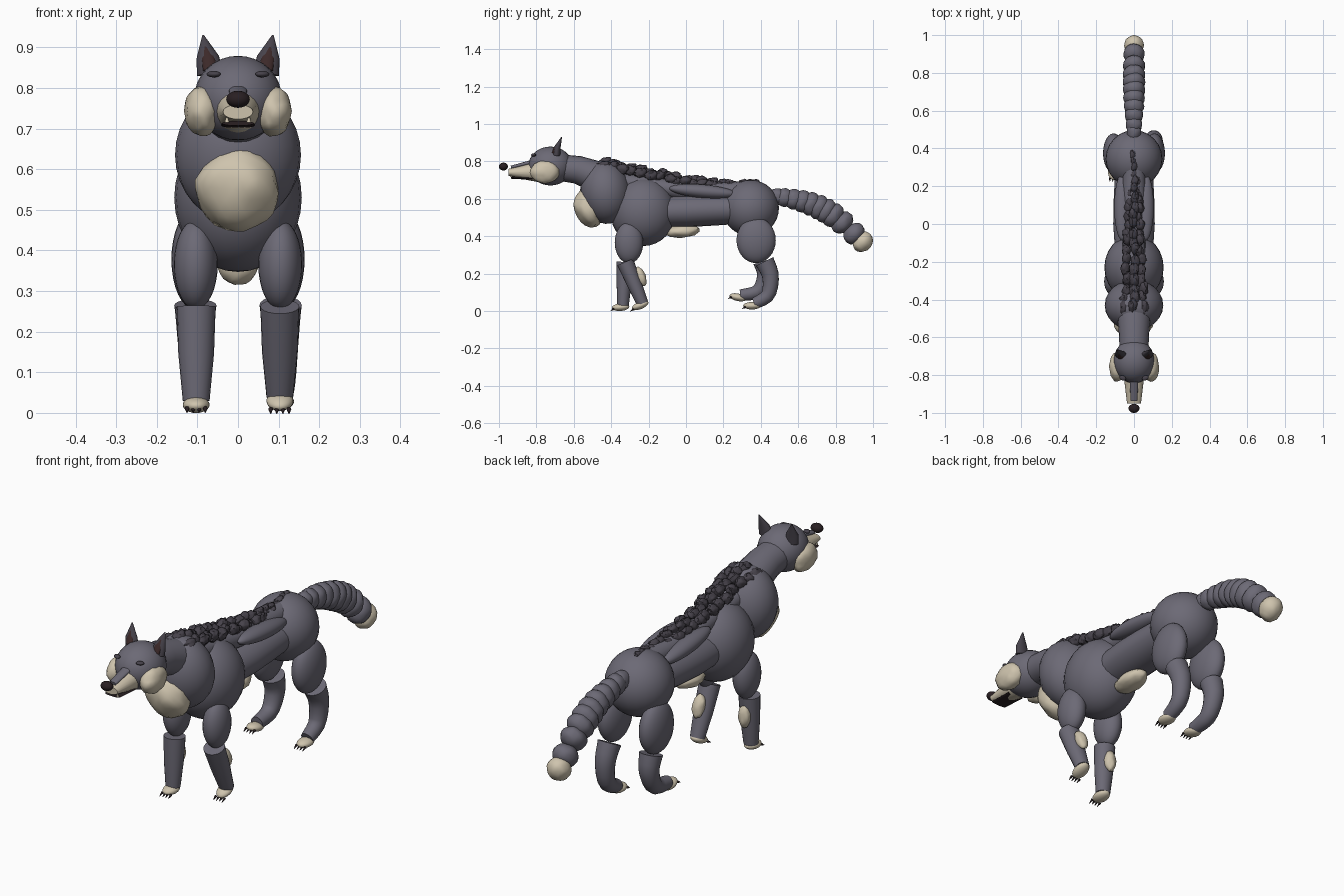
import bpy, bmesh, math, random
from mathutils import Vector, Matrix, noise

random.seed(4)
cube = bpy.data.objects.get("Cube")
if cube:
    bpy.data.objects.remove(cube, do_unlink=True)


def material(name, rgb):
    m = bpy.data.materials.new(name)
    m.use_nodes = True
    m.diffuse_color = (*rgb, 1)
    m.node_tree.nodes["Principled BSDF"].inputs["Base Color"].default_value = (*rgb, 1)
    return m


GREY = material("slate grey fur", (0.15, 0.143, 0.18))
DARK = material("dark mane fur", (0.062, 0.055, 0.07))
CREAM = material("cream fur", (0.62, 0.55, 0.42))
NOSE = material("nose black", (0.022, 0.014, 0.016))
INNER = material("inner ear brown", (0.045, 0.022, 0.022))
made = []


def finish(name, bm, mat):
    mesh = bpy.data.meshes.new(name)
    bmesh.ops.recalc_face_normals(bm, faces=bm.faces)
    bm.to_mesh(mesh)
    bm.free()
    mesh.materials.append(mat)
    ob = bpy.data.objects.new(name, mesh)
    bpy.context.collection.objects.link(ob)
    made.append(ob)
    return ob


def ball(name, loc, size, mat, pitch=0, yaw=0):
    """Smooth ellipsoid; pitch turns it about x, in degrees."""
    bm = bmesh.new()
    bmesh.ops.create_uvsphere(bm, u_segments=24, v_segments=16, radius=1)
    turn = Matrix.Rotation(math.radians(yaw), 4, 'Z') @ Matrix.Rotation(math.radians(pitch), 4, 'X')
    bm.transform(Matrix.Translation(loc) @ turn @ Matrix.Diagonal((*size, 1)))
    return finish(name, bm, mat)


def tuft(name, loc, size, mat, pitch=0, lump=0.12):
    """Lumpy ellipsoid of fur."""
    bm = bmesh.new()
    bmesh.ops.create_icosphere(bm, subdivisions=3, radius=1)
    seed = Vector(loc) * 9
    for v in bm.verts:
        v.co *= 1 + lump * noise.noise(v.co * 2.2 + seed)
    bm.transform(Matrix.Translation(loc) @ Matrix.Rotation(math.radians(pitch), 4, 'X')
                 @ Matrix.Diagonal((*size, 1)))
    return finish(name, bm, mat)


def tube(name, path, radii, mat, sides=20):
    """Capped loft along a path; each radius is (across, other)."""
    pts = [Vector(p) for p in path]
    bm = bmesh.new()
    rings = []
    for i, p in enumerate(pts):
        t = (pts[min(i + 1, len(pts) - 1)] - pts[max(i - 1, 0)]).normalized()
        u = (Vector((1, 0, 0)) - t * t.x).normalized()
        w = t.cross(u)
        a, b = radii[i]
        rings.append([bm.verts.new(p + u * a * math.cos(k * math.tau / sides)
                                   + w * b * math.sin(k * math.tau / sides)) for k in range(sides)])
    for r, s in zip(rings, rings[1:]):
        for k in range(sides):
            n = (k + 1) % sides
            bm.faces.new((r[k], r[n], s[n], s[k]))
    bm.faces.new(rings[0])
    bm.faces.new(rings[-1])
    return finish(name, bm, mat)


def along(points, f):
    """Smooth point on a path for f in 0..1."""
    pts = [Vector(p) for p in points]
    x = f * (len(pts) - 1)
    i = min(int(x), len(pts) - 2)
    t = x - i
    a, b, c, d = pts[max(i - 1, 0)], pts[i], pts[i + 1], pts[min(i + 2, len(pts) - 1)]
    return 0.5 * (2 * b + (c - a) * t + (2 * a - 5 * b + 4 * c - d) * t ** 2
                  + (3 * b - a - 3 * c + d) * t ** 3)


# Torso
ball("shoulders", (0, -0.43, 0.635), (0.155, 0.135, 0.17), GREY, 8)
ball("ribcage", (0, -0.23, 0.53), (0.157, 0.175, 0.183), GREY)
ball("hips", (0, 0.345, 0.55), (0.15, 0.152, 0.15), GREY)
tube("waist", [(0, -0.15, 0.53), (0, 0, 0.535), (0, 0.12, 0.54), (0, 0.28, 0.545)],
     [(0.1, 0.08), (0.11, 0.087), (0.108, 0.085), (0.1, 0.08)], GREY)
tuft("belly_fluff", (0, -0.02, 0.427), (0.055, 0.092, 0.035), CREAM, 4)
tuft("chest_fluff", (0, -0.52, 0.55), (0.103, 0.075, 0.105), CREAM, 22)
tube("spine", [(0, -0.35, 0.69), (0, 0, 0.64), (0, 0.3, 0.64)], [(0.06, 0.05)] * 3, GREY)

# Head and neck
tube("neck", [(0, -0.70, 0.77), (0, -0.58, 0.755), (0, -0.40, 0.69)],
     [(0.075, 0.07), (0.08, 0.075), (0.095, 0.09)], GREY)
ball("head", (0, -0.725, 0.775), (0.108, 0.118, 0.104), GREY)
tube("muzzle", [(0, -0.79, 0.745), (0, -0.84, 0.743), (0, -0.95, 0.741)],
     [(0.055, 0.056), (0.05, 0.045), (0.037, 0.018)], CREAM)
tube("nose_bridge", [(0, -0.80, 0.802), (0, -0.935, 0.768)], [(0.024, 0.012), (0.018, 0.009)], GREY)
ball("nose", (0, -0.976, 0.772), (0.029, 0.024, 0.021), NOSE)
tube("lower_jaw", [(0, -0.82, 0.708), (0, -0.935, 0.713)], [(0.042, 0.007), (0.04, 0.006)], NOSE)

for side, s in (("left", 1), ("right", -1)):
    ball(f"{side}_back_muscle", (s * 0.06, 0.09, 0.64), (0.045, 0.18, 0.036), GREY, -5)
    tuft(f"{side}_cheek", (s * 0.088, -0.755, 0.743), (0.044, 0.078, 0.063), CREAM)
    ball(f"{side}_eye", (s * 0.06, -0.815, 0.834), (0.018, 0.013, 0.008), DARK, 0, s * 25)
    tube(f"{side}_fang", [(s * 0.027, -0.935, 0.715), (s * 0.027, -0.935, 0.73)],
         [(0.006, 0.006), (0.002, 0.002)], CREAM, 8)
    # Ears with a recessed brown front
    tube(f"{side}_ear", [(s * 0.068, -0.692, 0.835), (s * 0.075, -0.687, 0.875), (s * 0.086, -0.665, 0.93)],
         [(0.033, 0.02), (0.028, 0.017), (0.002, 0.002)], DARK)
    tube(f"{side}_inner_ear", [(s * 0.068, -0.708, 0.845), (s * 0.074, -0.698, 0.875), (s * 0.083, -0.675, 0.915)],
         [(0.018, 0.009), (0.016, 0.008), (0.002, 0.002)], INNER)
    # Upper legs
    ball(f"{side}_front_upper_leg", (s * 0.104, -0.305, 0.365), (0.054, 0.076, 0.11), GREY)
    ball(f"{side}_hind_thigh", (s * 0.108, 0.375, 0.378), (0.056, 0.105, 0.122), GREY)


def paw(name, loc, pitch):
    x, y, z = loc
    ball(name + "_paw", loc, (0.033, 0.047, 0.02), CREAM, pitch)
    # Four claws across the toes
    drop = math.sin(math.radians(pitch)) * 0.04
    for k in range(4):
        cx = x + (k - 1.5) * 0.015
        tube(f"{name}_claw_{k + 1}", [(cx, y - 0.034, z - drop - 0.006), (cx, y - 0.054, z - drop - 0.017)],
             [(0.006, 0.006), (0.001, 0.001)], NOSE, 8)


# Front lower legs: the left one strides back, the right one stands
for side, x, foot, fluff, pitch in (("left", 0.103, (-0.24, 0.035), (-0.242, 0.185), 22),
                                    ("right", -0.103, (-0.345, 0.025), (-0.29, 0.175), 4)):
    y, z = foot
    top = Vector((x, -0.325, 0.262))
    end = Vector((x, y + 0.008, z + 0.005))
    tube(f"{side}_front_lower_leg", [top, top.lerp(end, 0.5), end],
         [(0.048, 0.046), (0.044, 0.04), (0.033, 0.031)], GREY)
    tuft(f"{side}_elbow_fluff", (x, *fluff), (0.028, 0.026, 0.054), CREAM, pitch)
    paw(f"{side}_front", (x, y - 0.005, z - 0.005), pitch)

# Hind lower legs: bent tubes
hind = {"left": [(0.42, 0.265), (0.452, 0.185), (0.438, 0.085), (0.365, 0.04)],
        "right": [(0.41, 0.265), (0.425, 0.19), (0.385, 0.105), (0.29, 0.085)]}
for side, bend in hind.items():
    x = 0.105 if side == "left" else -0.105
    path = [along([(x, *p) for p in bend], i / 10) for i in range(11)]
    tube(f"{side}_hind_lower_leg", path, [(0.052 - 0.0022 * i,) * 2 for i in range(11)], GREY)
    paw(f"{side}_hind", path[-1] + Vector((0, -0.012, -0.012)), -12 if side == "right" else 0)

# Tail: overlapping fur rings with a cream tip
tail = [(0, 0.49, 0.612), (0, 0.6, 0.592), (0, 0.71, 0.555), (0, 0.81, 0.495), (0, 0.945, 0.37)]
count = 11
for i in range(count):
    f = i / (count - 1)
    p = along(tail, f)
    t = along(tail, min(f + 0.03, 1)) - along(tail, max(f - 0.03, 0))
    r = 0.042 + 0.026 * math.sin(math.pi * min(f * 0.75 + 0.02, 1))
    mat = CREAM if i >= count - 1 else GREY
    tuft(f"tail_ring_{i + 1}", p, (r * 0.88, 0.05, r), mat,
         math.degrees(math.atan2(t.z, t.y)), 0.08)

# Mane: shaggy dark tufts along the spine, thinning toward the hips
ridge = [(0, -0.43, 0.785), (0, -0.2, 0.742), (0, 0.02, 0.7), (0, 0.2, 0.68), (0, 0.36, 0.682)]
rows = 20
for i in range(rows):
    f = i / (rows - 1)
    p = along(ridge, f)
    width = 0.04 * (1 - f) + 0.008
    for k in (-1, 0, 1):
        if k and f > 0.8:
            continue
        q = p + Vector((k * width + random.uniform(-0.008, 0.008), random.uniform(-0.012, 0.012),
                        -abs(k) * 0.014 + random.uniform(-0.004, 0.008)))
        r = 0.032 - 0.012 * f
        tuft(f"mane_tuft_{i + 1}_{k + 2}", q, (r * 0.8, r * 1.25, r * 0.85), DARK,
             random.uniform(-5, 30), 0.3)

# Smooth shading with crisp cut ends
bpy.ops.object.select_all(action='DESELECT')
for ob in made:
    ob.select_set(True)
bpy.context.view_layer.objects.active = made[0]
bpy.ops.object.shade_smooth_by_angle(angle=math.radians(45))
